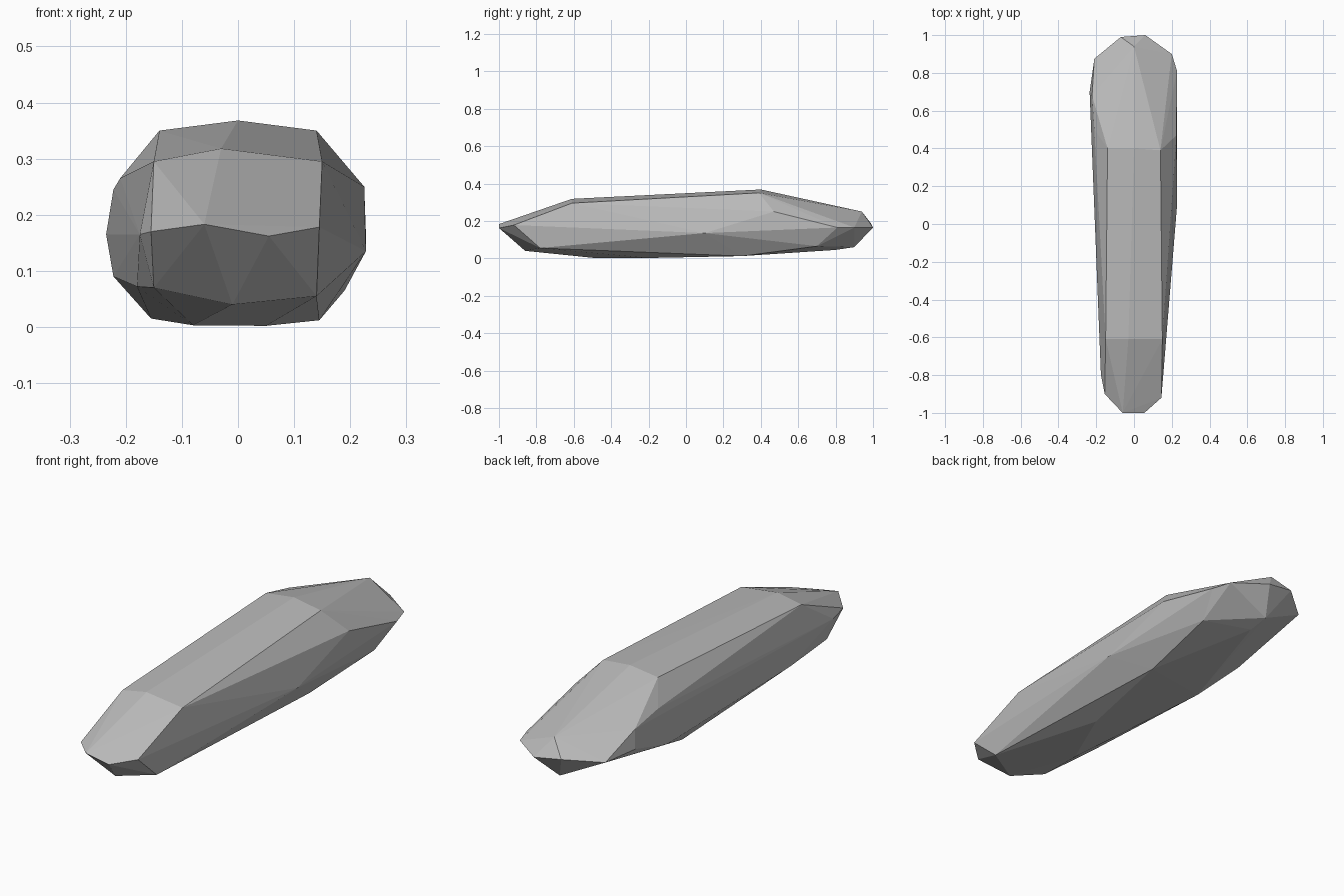
import bpy
import bmesh

cube = bpy.data.objects.get("Cube")
if cube:
    bpy.data.objects.remove(cube, do_unlink=True)

stone_grey = bpy.data.materials.new("stone_grey")
stone_grey.use_nodes = True
colour = (0.5, 0.5, 0.5, 1)
stone_grey.diffuse_color = colour
stone_grey.node_tree.nodes["Principled BSDF"].inputs["Base Color"].default_value = colour

# Corners of the chipped stone, grouped by region
front_tip = [(-.155, -.9, .17), (-.06, -1, .183), (.055, -1, .162), (.145, -.92, .178)]
front_base = [(-.15, -.79, .07), (-.01, -.86, .04), (.14, -.78, .055), (-.175, -.8, .165)]
top_ridge = [(-.15, -.61, .295), (-.03, -.61, .318), (.15, -.61, .295),
             (-.14, .4, .35), (0, .4, .368), (.14, .39, .35)]
left_side = [(.225, .47, .25), (.228, .81, .165), (.228, .1, .135), (.19, .7, .065)]
right_side = [(-.21, .5, .265), (-.222, .68, .245), (-.235, .7, .165),
              (-.222, .45, .09), (-.18, -.5, .072)]
underside = [(-.08, -.5, .003), (.05, -.2, .002), (-.155, .25, .015),
             (.145, .3, .012), (0, .8, .045)]
back_tip = [(0, .94, .25), (-.07, .99, .185), (.06, 1, .165), (.2, .9, .165),
            (-.21, .875, .165), (0, .9, .06)]

# Wrap the corners in flat facets
bm = bmesh.new()
for region in (front_tip, front_base, top_ridge, left_side, right_side, underside, back_tip):
    for corner in region:
        bm.verts.new(corner)
hull = bmesh.ops.convex_hull(bm, input=bm.verts[:])
loose = {v for v in hull["geom_interior"] + hull["geom_unused"] if isinstance(v, bmesh.types.BMVert)}
bmesh.ops.delete(bm, geom=list(loose), context="VERTS")
bmesh.ops.recalc_face_normals(bm, faces=bm.faces[:])

mesh = bpy.data.meshes.new("long_stone")
bm.to_mesh(mesh)
bm.free()
mesh.materials.append(stone_grey)
stone = bpy.data.objects.new("long_stone", mesh)
bpy.context.collection.objects.link(stone)
